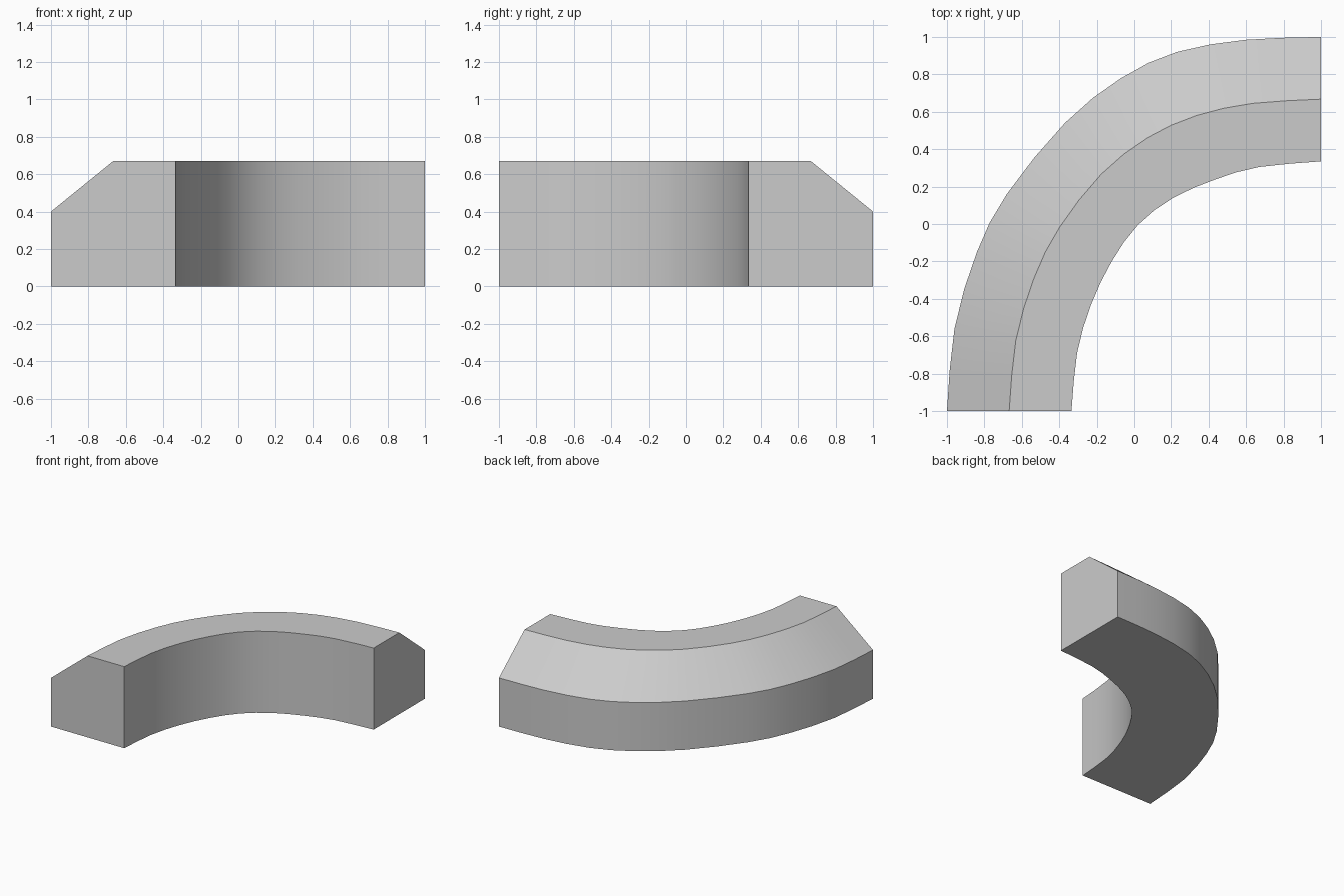
import bpy
import bmesh
from mathutils import Vector

cube = bpy.data.objects.get("Cube")
if cube:
    bpy.data.objects.remove(cube)

# Material
grey = bpy.data.materials.new("stone_grey")
grey.use_nodes = True
colour = (0.6, 0.6, 0.6, 1)
grey.diffuse_color = colour
grey.node_tree.nodes["Principled BSDF"].inputs["Base Color"].default_value = colour

# Matching stations along the outside and inside edges of the bend
OUTER = [(-1, -1), (-.96, -.56), (-.84, -.15), (-.68, .16), (-.37, .54),
         (-.07, .78), (.23, .92), (.6, .985), (1, 1)]
INNER = [(-.335, -1), (-.305, -.69), (-.23, -.43), (-.12, -.2), (.02, -.005),
         (.21, .14), (.44, .24), (.67, .305), (1, .335)]


def smooth_rail(points):
    """Insert one curved midpoint between each pair of stations."""
    pts = [Vector(p) for p in points]
    rail = [pts[0]]
    for i in range(len(pts) - 1):
        a, b = pts[i], pts[i + 1]
        before = pts[i - 1] if i else a * 2 - b
        after = pts[i + 2] if i + 2 < len(pts) else b * 2 - a
        rail += [((a + b) * 9 - before - after) / 16, b]
    return rail


# Section corners: position from outside (0) to inside (1), and height
SECTION = [(0, 0), (0, 0.40), (0.5, 0.67), (1, 0.67), (1, 0)]

# Sweep the section along the two rails
bm = bmesh.new()
rings = []
for out, inn in zip(smooth_rail(OUTER), smooth_rail(INNER)):
    rings.append([bm.verts.new((*out.lerp(inn, f), z)) for f, z in SECTION])
count = len(SECTION)
for r, s in zip(rings, rings[1:]):
    for k in range(count):
        n = (k + 1) % count
        bm.faces.new((r[k], r[n], s[n], s[k]))
bm.faces.new(rings[0])
bm.faces.new(rings[-1])
bmesh.ops.recalc_face_normals(bm, faces=bm.faces)

mesh = bpy.data.meshes.new("curved_kerb")
bm.to_mesh(mesh)
bm.free()
mesh.materials.append(grey)
kerb = bpy.data.objects.new("curved_kerb", mesh)
bpy.context.collection.objects.link(kerb)

# Smooth along the bend, sharp at the section corners
bpy.ops.object.select_all(action='DESELECT')
kerb.select_set(True)
bpy.context.view_layer.objects.active = kerb
bpy.ops.object.shade_smooth_by_angle(angle=0.52)
